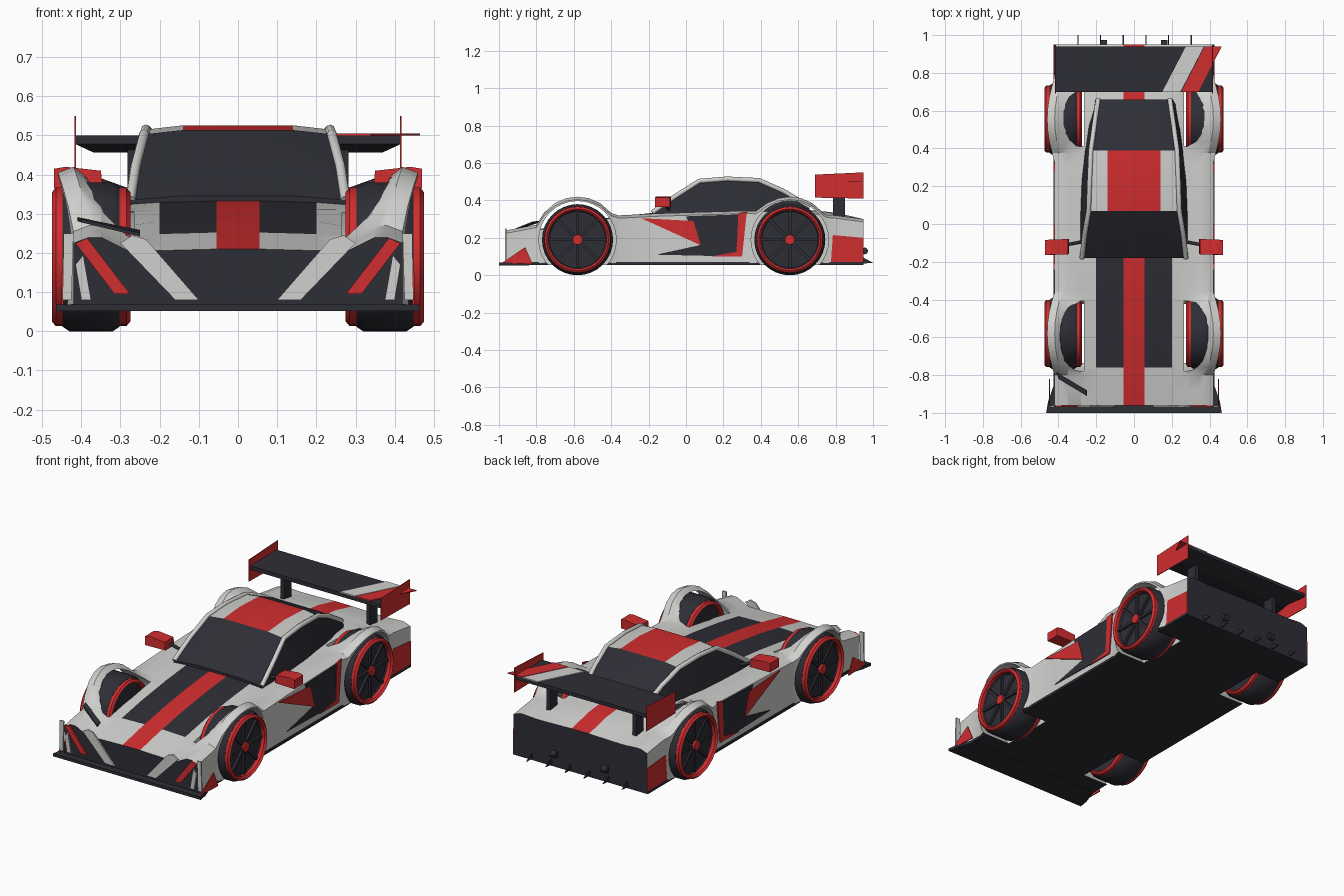
import bpy, bmesh, math
from mathutils import Vector

cube = bpy.data.objects.get("Cube")
if cube:
    bpy.data.objects.remove(cube)


def material(name, rgb):
    m = bpy.data.materials.new(name)
    m.use_nodes = True
    m.diffuse_color = (*rgb, 1)
    m.node_tree.nodes["Principled BSDF"].inputs["Base Color"].default_value = (*rgb, 1)
    return m


WHITE, DARK, RED = 0, 1, 2
MATS = [material("white paint", (.63, .63, .62)),
        material("dark trim", (.027, .027, .037)),
        material("red paint", (.64, .026, .028))]
AXLES = (-.58, .555)
WHEEL_Z = .19


def finish(name, bm, rule, angle=None):
    bmesh.ops.recalc_face_normals(bm, faces=bm.faces)
    for f in bm.faces:
        f.material_index = rule(f.calc_center_median(), f.normal) if callable(rule) else rule
    me = bpy.data.meshes.new(name)
    bm.to_mesh(me)
    bm.free()
    for m in MATS:
        me.materials.append(m)
    ob = bpy.data.objects.new(name, me)
    bpy.context.collection.objects.link(ob)
    if angle:
        smooth(ob, angle)
    return ob


def smooth(ob, angle):
    bpy.ops.object.select_all(action='DESELECT')
    ob.select_set(True)
    bpy.context.view_layer.objects.active = ob
    bpy.ops.object.shade_smooth_by_angle(angle=math.radians(angle))


def loft(name, sections, rule, angle=None):
    """Skin mirrored half sections, each given as (y, [(x, z), ...])."""
    bm = bmesh.new()
    rings = []
    for y, half in sections:
        pts = half + [(-x, z) for x, z in reversed(half)]
        rings.append([bm.verts.new((x, y, z)) for x, z in pts])
    n = len(rings[0])
    for a, b in zip(rings, rings[1:]):
        for i in range(n):
            bm.faces.new((a[i], a[(i + 1) % n], b[(i + 1) % n], b[i]))
    bm.faces.new(rings[0])
    bm.faces.new(rings[-1])
    return finish(name, bm, rule, angle)


def plate(name, pts, push, mat):
    """Extrude a flat outline by a vector."""
    bm = bmesh.new()
    face = bm.faces.new([bm.verts.new(p) for p in pts])
    ext = bmesh.ops.extrude_face_region(bm, geom=[face], use_keep_orig=True)
    verts = [v for v in ext["geom"] if isinstance(v, bmesh.types.BMVert)]
    bmesh.ops.translate(bm, verts=verts, vec=Vector(push))
    return finish(name, bm, mat)


def box(name, lo, hi, mat):
    pts = [(lo[0], lo[1]), (hi[0], lo[1]), (hi[0], hi[1]), (lo[0], hi[1])]
    return plate(name, [(x, y, lo[2]) for x, y in pts], (0, 0, hi[2] - lo[2]), mat)


def lathe(name, profile, centre, mat, angle=35, steps=32):
    """Spin an (x, radius) profile about the x axis."""
    bm = bmesh.new()
    vs = [bm.verts.new((x, 0, r)) for x, r in profile]
    es = [bm.edges.new(p) for p in zip(vs, vs[1:])]
    bmesh.ops.spin(bm, geom=vs + es, cent=(0, 0, 0), axis=(1, 0, 0),
                   angle=math.tau, steps=steps, use_duplicate=False)
    bmesh.ops.remove_doubles(bm, verts=bm.verts, dist=.0005)
    ob = finish(name, bm, mat, angle)
    ob.location = centre
    return ob


def tube(name, pts, radius, mat):
    cu = bpy.data.curves.new(name, 'CURVE')
    cu.dimensions = '3D'
    cu.bevel_depth, cu.bevel_resolution, cu.use_fill_caps = radius, 2, True
    sp = cu.splines.new('POLY')
    sp.points.add(len(pts) - 1)
    for p, co in zip(sp.points, pts):
        p.co = (*co, 1)
    cu.materials.append(MATS[mat])
    bpy.context.collection.objects.link(bpy.data.objects.new(name, cu))


# Body shell: bonnet height and shoulder height along y, with round wheel arches
PROFILE = [(-.96, .21, .24), (-.8, .245, .27), (-.58, .285, .28), (-.36, .315, .32),
           (-.16, .335, .33), (.3, .35, .345), (.55, .36, .34), (.8, .335, .32), (.95, .3, .3)]


def heights(y):
    for a, b in zip(PROFILE, PROFILE[1:]):
        if y <= b[0]:
            t = (y - a[0]) / (b[0] - a[0])
            return [a[i] + t * (b[i] - a[i]) for i in (1, 2)]


def body_section(y):
    zc, base = heights(y)
    d = min(abs(y - a) for a in AXLES)
    crest = max(base, WHEEL_Z + math.sqrt(max(0, .23 ** 2 - d * d)))
    xo = .42 + .04 * max(0, 1 - (d / .22) ** 2)
    valley = min(zc, base) - .005
    return y, [(.055, zc), (.2, zc - .004), (.28, valley), (.35, base + .6 * (crest - base)),
               (xo - .04, crest), (xo, crest - .015), (xo, .065)]


def body_rule(c, n):
    if abs(n.y) > .95 or c.z < .07:
        return DARK
    if abs(c.x) < .05:
        return RED
    return DARK if abs(c.x) < .2 and -.76 < c.y < -.16 else WHITE


stations = [-.96, -.88, -.8, -.36, -.16, .08, .32, .8, .88, .95, -.76, .755]
stations += [a + .06 * k for a in AXLES for k in (-3, -2, -1, 0, 1, 2, 3) if not (a < 0 and k == -3)]
body = loft("body_shell", [body_section(y) for y in sorted(stations)], body_rule)
floor = box("floor_plate", (-.425, -.96, .055), (.425, .95, .07), DARK)

# Wheel wells
cutters = []
for a in AXLES:
    for s in (1, -1):
        c = lathe("wheel_well_cutter", [(s * .265, 0), (s * .265, .207), (s * .6, .207), (s * .6, 0)],
                  (0, a, WHEEL_Z), WHITE)
        c.hide_render = True
        cutters.append(c)
bpy.context.view_layer.update()
for ob in (body, floor):
    bpy.context.view_layer.objects.active = ob
    for c in cutters:
        mod = ob.modifiers.new("wheel_well", 'BOOLEAN')
        mod.operation, mod.solver, mod.object = 'DIFFERENCE', 'EXACT', c
        bpy.ops.object.modifier_apply(modifier=mod.name)
for c in cutters:
    bpy.data.objects.remove(c)
smooth(body, 25)

# Cabin: y, roof edge height, roof half width, base half width
CABIN = [(-.18, .335, .275, .28), (-.06, .42, .262, .285), (.07, .503, .24, .285), (.22, .515, .235, .28),
         (.39, .507, .228, .262), (.52, .45, .21, .245), (.66, .365, .19, .22)]


def cabin_rule(c, n):
    if not .07 < c.y < .39 or c.z < .48:
        return DARK
    return RED if abs(c.x) < .14 else WHITE


loft("cabin", [(y, [(.14, z + .011), (wt, z), (wb, .32)]) for y, z, wt, wb in CABIN], cabin_rule, 20)

for s in (1, -1):
    tube("roof_pillar", [(s * wt, y, z) for y, z, wt, wb in CABIN], .013, WHITE)

    # Mirrors
    tube("mirror_arm", [(s * .25, -.09, .345), (s * .36, -.11, .385)], .009, DARK)
    plate("mirror", [(s * .345, -.16, .365), (s * .47, -.165, .365), (s * .47, -.165, .415),
                     (s * .44, -.162, .42), (s * .35, -.16, .41)], (0, .08, 0), RED)

    # Side graphics
    def side(name, pts, mat, x=.418, t=.006):
        plate(name, [(s * x, y, z) for y, z in pts], (s * t, 0, 0), mat)

    side("side_dark_panel", [(-.16, .11), (.28, .1), (.28, .325), (0, .315), (.07, .16)], DARK)
    side("side_red_wedge", [(-.24, .305), (.04, .29), (.08, .16)], RED, t=.009)
    side("side_red_post", [(.13, .1), (.3, .1), (.325, .34), (.28, .33), (.27, .125)], RED, t=.009)
    side("rear_corner_panel", [(.775, .07), (.95, .07), (.95, .2), (.785, .215)], RED)
    side("splitter_fin", [(-.985, .065), (-.82, .06), (-.86, .15)], RED, .445)

    # Nose graphics
    def nose(name, pts, mat):
        plate(name, [(s * x, -.96, z) for x, z in pts], (0, -.008, 0), mat)

    nose("nose_white_slash", [(.1, .08), (.16, .08), (.3, .225), (.27, .245), (.235, .235)], WHITE)
    nose("nose_red_slash", [(.275, .095), (.315, .095), (.415, .225), (.385, .238)], RED)
    nose("nose_white_fin", [(.375, .08), (.4, .08), (.415, .17), (.395, .195)], WHITE)
    nose("nose_outer_edge", [(.425, .08), (.448, .08), (.445, .25), (.42, .25)], WHITE)

    # Wheels
    for a in AXLES:
        hub = (0, a, WHEEL_Z)
        lathe("tyre", [(s * x, r) for x, r in [(.438, 0), (.438, .15), (.45, .16), (.448, .178), (.43, .19),
                                               (.32, .19), (.302, .178), (.3, .16), (.31, 0)]], hub, DARK)
        ring = [(.445, .155), (.465, .155), (.475, .165), (.465, .177), (.445, .177), (.445, .155)]
        lathe("outer_rim", [(s * x, r) for x, r in ring], hub, RED)
        lathe("inner_rim", [(s * (.75 - x), r) for x, r in ring], hub, RED)
        lathe("wheel_hub", [(s * .435, .027), (s * .46, .027), (s * .463, 0)], hub, RED, steps=12)
        for k in range(8):
            spoke = box("wheel_spoke", (-.005, -.008, .02), (.009, .008, .158), DARK)
            spoke.location = (s * .442, a, WHEEL_Z)
            spoke.rotation_euler.x = k * math.tau / 8

    # Wing supports and end plates
    box("wing_post", (s * .27 - .012, .785, .3), (s * .27 + .012, .85, .47), DARK)
    side("wing_end_plate", [(.69, .415), (.95, .41), (.95, .55), (.69, .538)], RED, .413, .004)
    lathe("exhaust", [(-.018, 0), (-.018, .018), (.018, .018), (.018, 0)], (s * .16, .955, .13), DARK, steps=12)

# Front splitter
plate("front_splitter", [(-.465, -1, .052), (.465, -1, .052), (.455, -.94, .052), (.42, -.84, .052),
                         (-.42, -.84, .052), (-.455, -.94, .052)], (0, 0, .016), DARK)
# Headlight slash
plate("headlight_slash", [(-.41, -.785, .282), (-.4, -.82, .278), (-.25, -.91, .242), (-.25, -.88, .25)],
      (0, 0, .009), DARK)

# Rear wing with slanted stripes
loft("rear_wing", [(.7, [(.415, .5), (.415, .478)]), (.82, [(.415, .5), (.37, .457)]),
                   (.94, [(.415, .5), (.415, .48)])], DARK)
for name, x, w, mat in (("wing_white_stripe", .15, .095, WHITE), ("wing_red_stripe", .25, .09, RED)):
    plate(name, [(x, .7, .5), (x + w, .7, .5), (x + w + .125, .94, .5), (x + .125, .94, .5)], (0, 0, .005), mat)

# Diffuser fins
for k in range(6):
    plate("diffuser_fin", [(-.3 + .12 * k, .93, .062), (-.3 + .12 * k, 1, .066), (-.3 + .12 * k, .93, .105)],
          (.006, 0, 0), DARK)
